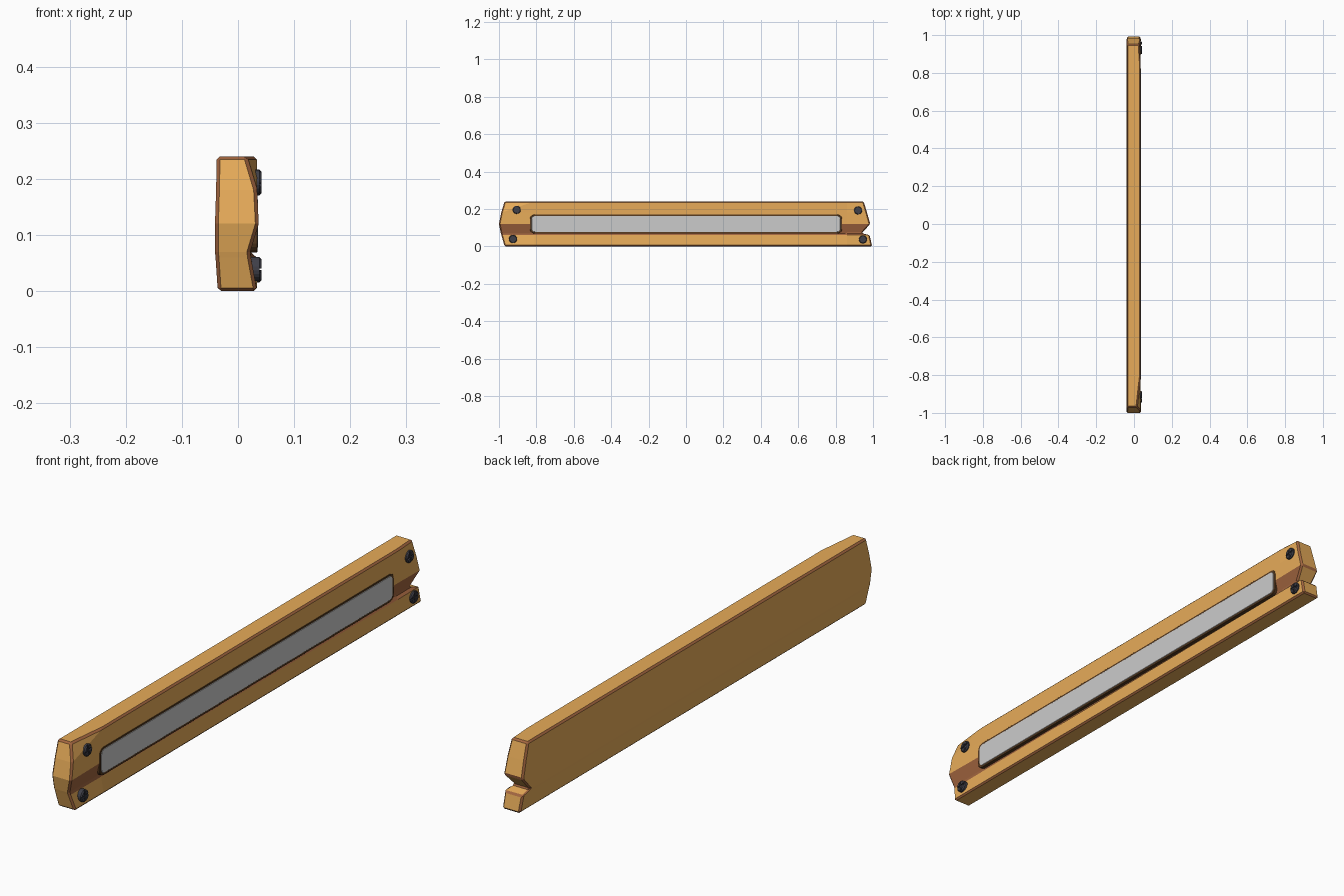
import bpy, bmesh
from math import pi, radians, sin, cos

if "Cube" in bpy.data.objects:
    bpy.data.objects.remove(bpy.data.objects["Cube"])


def material(name, col):
    m = bpy.data.materials.new(name)
    m.diffuse_color = (*col, 1)
    m.use_nodes = True
    m.node_tree.nodes["Principled BSDF"].inputs["Base Color"].default_value = m.diffuse_color
    return m


WOOD = material("wood", (0.80, 0.41, 0.10))
EDGE = material("worn_edge", (0.36, 0.13, 0.05))
RIM = material("dark_rim", (0.10, 0.045, 0.015))
STEEL = material("dark_steel", (0.05, 0.05, 0.065))


def make(name, bm, mats):
    bmesh.ops.recalc_face_normals(bm, faces=bm.faces)
    me = bpy.data.meshes.new(name)
    bm.to_mesh(me)
    bm.free()
    ob = bpy.data.objects.new(name, me)
    bpy.context.collection.objects.link(ob)
    for m in mats:
        me.materials.append(m)
    return ob


# Plank: rows of height, left end y, right end y, front x (4 stations), back x
rows = [
    (0.240, -0.970, 0.950, (0.016, 0.034, 0.034, 0.028), -0.038),
    (0.180, -0.988, 0.968, (0.034, 0.034, 0.034, 0.034), -0.039),
    (0.120, -1.000, 0.985, (0.037, 0.034, 0.034, 0.036), -0.041),
    (0.070, -0.990, 0.940, (0.022, 0.022, 0.022, 0.022), -0.041),
    (0.060, -0.987, 0.982, (0.023, 0.024, 0.033, 0.033), -0.040),
    (0.000, -0.970, 0.995, (0.034, 0.034, 0.034, 0.034), -0.036),
]
bm = bmesh.new()
front, back = [], []
for z, y0, y1, xs, xb in rows:
    ys = (y0, -0.81, 0.86, y1)
    front.append([bm.verts.new((x, y, z)) for x, y in zip(xs, ys)])
    back.append([bm.verts.new((xb, y, z)) for y in ys])
for r in range(5):
    for c in range(3):
        a, b, d, e = front[r][c], front[r][c+1], front[r+1][c+1], front[r+1][c]
        if r == 0 and c == 0:
            fs = [bm.faces.new((a, b, e)), bm.faces.new((b, d, e))]
        else:
            fs = [bm.faces.new((a, b, d, e))]
        for f in fs:
            f.material_index = 1 if r in (2, 3) else 0
        bm.faces.new((back[r][c], back[r+1][c], back[r+1][c+1], back[r][c+1]))
    for c in (0, 3):
        bm.faces.new((front[r][c], front[r+1][c], back[r+1][c], back[r][c]))
for r in (0, 5):
    for c in range(3):
        bm.faces.new((front[r][c], front[r][c+1], back[r][c+1], back[r][c]))
plank = make("plank", bm, [WOOD, EDGE])
bev = plank.modifiers.new("worn_edges", 'BEVEL')
bev.width = 0.006
bev.segments = 1
bev.limit_method = 'ANGLE'
bev.angle_limit = radians(55)
bev.use_clamp_overlap = False
bev.material = 1


# Rounded plates facing +x
def plate(name, half_y, z0, z1, r, x0, x1, mats, bevel):
    bm = bmesh.new()
    vs = []
    for q, (cy, cz) in enumerate(((half_y-r, z1-r), (r-half_y, z1-r),
                                  (r-half_y, z0+r), (half_y-r, z0+r))):
        for i in range(6):
            t = (q + i / 5) * pi / 2
            vs.append(bm.verts.new((x0, cy + r*cos(t), cz + r*sin(t))))
    f = bm.faces.new(vs)
    ext = bmesh.ops.extrude_face_region(bm, geom=[f])["geom"]
    bmesh.ops.translate(bm, vec=(x1-x0, 0, 0),
                        verts=[v for v in ext if isinstance(v, bmesh.types.BMVert)])
    ob = make(name, bm, mats)
    b = ob.modifiers.new("soft_edge", 'BEVEL')
    b.width = bevel
    b.limit_method = 'ANGLE'
    b.angle_limit = radians(50)


plate("panel_rim", 0.834, 0.069, 0.170, 0.023, 0.015, 0.0348, [RIM], 0.001)
plate("panel", 0.826, 0.076, 0.164, 0.018, 0.015, 0.036, [], 0.002)

# Cross-head screws: four raised quadrants on a disc
for i, (y, z, turn) in enumerate(((-0.905, 0.195, 0.3), (-0.925, 0.039, 0.1),
                                  (0.920, 0.192, 0.2), (0.946, 0.037, 0.0))):
    bm = bmesh.new()

    def ring(x, pts):
        out = []
        for u, v in pts:
            out.append(bm.verts.new((x, y + u*cos(turn) - v*sin(turn),
                                     z + u*sin(turn) + v*cos(turn))))
        return out

    def prism(lo, hi, x0, x1):
        a, b = ring(x0, lo), ring(x1, hi)
        bm.faces.new(a)
        bm.faces.new(b)
        for k in range(len(a)):
            bm.faces.new((a[k-1], a[k], b[k], b[k-1]))

    circle = [(0.0215*cos(k*pi/10), 0.0215*sin(k*pi/10)) for k in range(20)]
    prism(circle, circle, 0.022, 0.038)
    g = 0.003
    for q in range(4):
        def quadrant(rad):
            pts = [(g, g)] + [(rad*cos(t), rad*sin(t)) for t in
                              (radians(10 + 14*k) for k in range(6))]
            c, s = cos(q*pi/2), sin(q*pi/2)
            return [(u*c - v*s, u*s + v*c) for u, v in pts]
        prism(quadrant(0.0215), quadrant(0.018), 0.038, 0.042)
    make("screw_%d" % (i + 1), bm, [STEEL])
